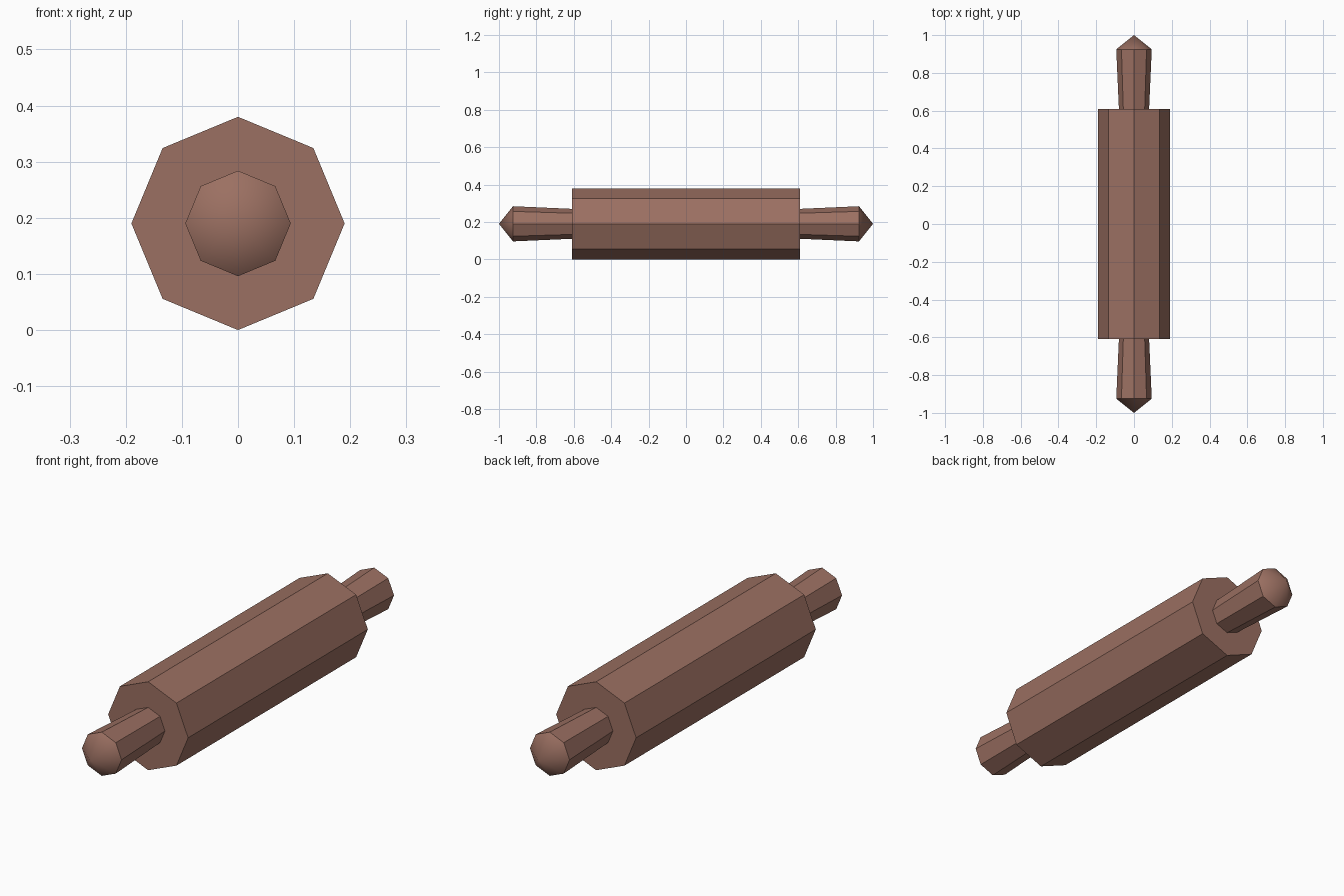
import bpy, bmesh, math

if "Cube" in bpy.data.objects:
    bpy.data.objects.remove(bpy.data.objects["Cube"])

SIDES = 8
AXIS_Z = 0.19

wood = bpy.data.materials.new("brown wood")
wood.diffuse_color = (0.33, 0.162, 0.122, 1)
wood.use_nodes = True
wood.node_tree.nodes["Principled BSDF"].inputs["Base Color"].default_value = wood.diffuse_color


def turned(name, profile, smooth_from=None):
    """Octagonal solid along y from (y, radius) points; radius 0 makes a tip."""
    bm = bmesh.new()
    rings = []
    for y, r in profile:
        count = SIDES if r > 0 else 1
        rings.append([bm.verts.new((r * math.cos(math.tau * i / SIDES), y,
                                    AXIS_Z + r * math.sin(math.tau * i / SIDES)))
                      for i in range(count)])
    for k, (a, b) in enumerate(zip(rings, rings[1:])):
        for i in range(SIDES):
            j = (i + 1) % SIDES
            if len(b) == 1:
                face = bm.faces.new((a[i], a[j], b[0]))
            else:
                face = bm.faces.new((a[i], a[j], b[j], b[i]))
            face.smooth = smooth_from is not None and k >= smooth_from
    for ring in (rings[0], rings[-1]):
        if len(ring) > 1:
            bm.faces.new(ring)
    # keep a crisp edge between flat and smooth faces
    for e in bm.edges:
        e.smooth = all(f.smooth for f in e.link_faces)
    bmesh.ops.recalc_face_normals(bm, faces=bm.faces)
    mesh = bpy.data.meshes.new(name)
    bm.to_mesh(mesh)
    bm.free()
    mesh.materials.append(wood)
    obj = bpy.data.objects.new(name, mesh)
    bpy.context.collection.objects.link(obj)


# Rolling barrel
turned("barrel", [(-0.61, 0.19), (0.61, 0.19)])

# Flared handles with a smooth pointed cap
for side, name in ((-1, "front_handle"), (1, "back_handle")):
    turned(name, [(side * 0.61, 0.08), (side * 0.925, 0.094), (side * 1.0, 0)],
           smooth_from=1)
